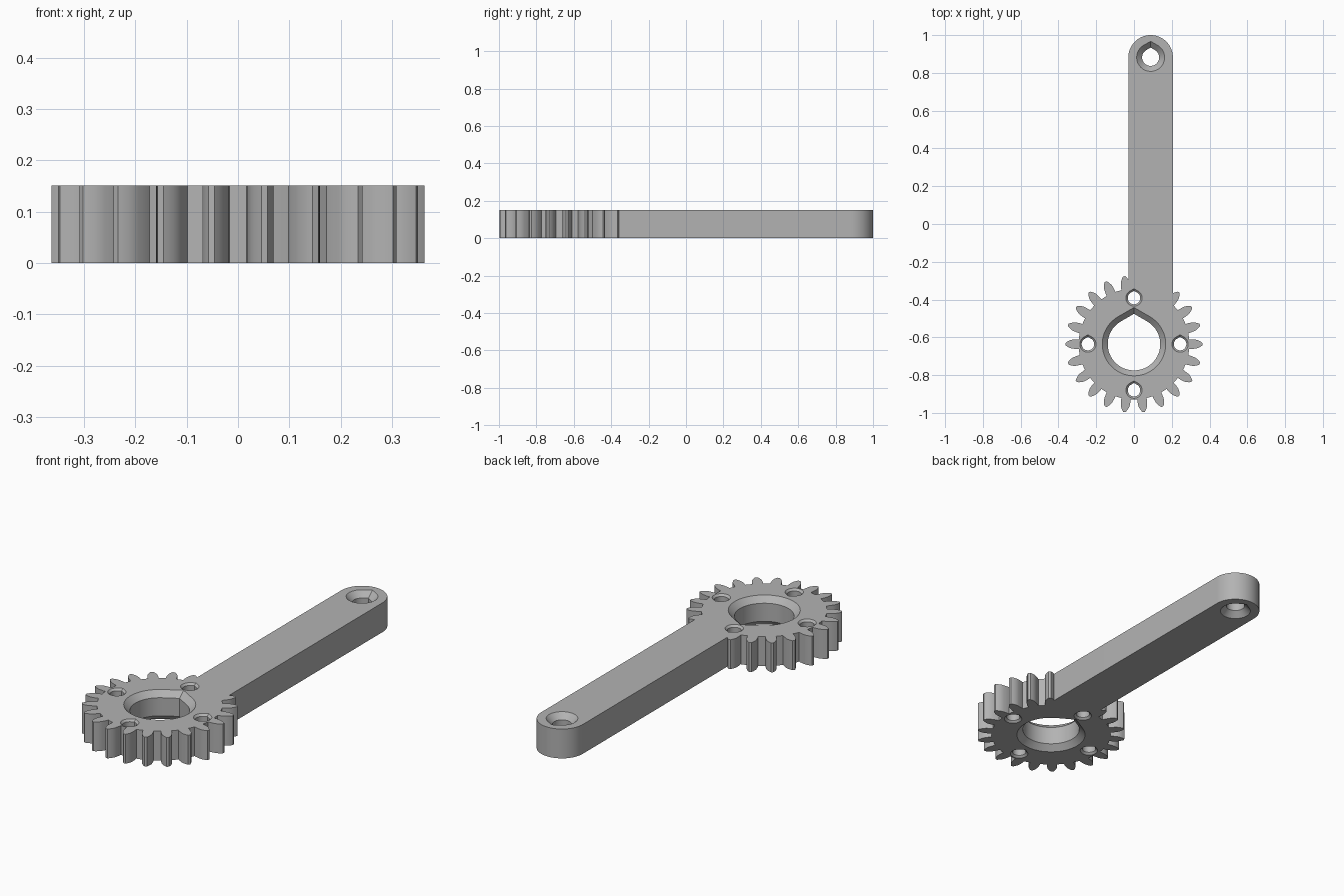
import bpy, bmesh, math

if "Cube" in bpy.data.objects:
    bpy.data.objects.remove(bpy.data.objects["Cube"], do_unlink=True)

HEIGHT = 0.151
GEAR_Y = -0.636
TEETH = 22

grey = bpy.data.materials.new("plain grey")
grey.use_nodes = True
colour = (0.45, 0.45, 0.45, 1)
grey.diffuse_color = colour
grey.node_tree.nodes["Principled BSDF"].inputs["Base Color"].default_value = colour


def polar(r, a, cx=0, cy=0):
    return (cx + r * math.cos(a), cy + r * math.sin(a))


def loft(bm, rings):
    """Closed solid through a list of (outline, z) rings."""
    loops = [[bm.verts.new((x, y, z)) for x, y in pts] for pts, z in rings]
    n = len(loops[0])
    for low, high in zip(loops, loops[1:]):
        for i in range(n):
            j = (i + 1) % n
            bm.faces.new((low[i], low[j], high[j], high[i]))
    bm.faces.new(loops[0][::-1])
    bm.faces.new(loops[-1])


def make_object(name, bm):
    bmesh.ops.recalc_face_normals(bm, faces=bm.faces)
    mesh = bpy.data.meshes.new(name)
    bm.to_mesh(mesh)
    bm.free()
    mesh.materials.append(grey)
    ob = bpy.data.objects.new(name, mesh)
    bpy.context.collection.objects.link(ob)
    return ob


def combine(target, other, operation):
    mod = target.modifiers.new("combine", "BOOLEAN")
    mod.operation = operation
    mod.solver = "EXACT"
    mod.object = other
    bpy.context.view_layer.objects.active = target
    bpy.ops.object.modifier_apply(modifier=mod.name)
    bpy.data.objects.remove(other, do_unlink=True)


# Gear: half-angle of one tooth at rising radii, mirrored about its axis
flank = [(0.293, 0.0855), (0.304, 0.084), (0.314, 0.079), (0.324, 0.074),
         (0.334, 0.067), (0.344, 0.053), (0.354, 0.036), (0.363, 0.0165)]
outline = []
for t in range(TEETH):
    mid = t * math.tau / TEETH
    outline += [polar(r, mid - a, 0, GEAR_Y) for r, a in flank]
    outline += [polar(r, mid + a, 0, GEAR_Y) for r, a in reversed(flank)]
    outline.append(polar(flank[0][0], mid + math.pi / TEETH, 0, GEAR_Y))
bm = bmesh.new()
loft(bm, [(outline, 0), (outline, HEIGHT)])
lever = make_object("gear_lever", bm)

# Arm: straight bar with a round far end
ARM_X, ARM_R, END_Y = 0.088, 0.118, 0.882
bar = [polar(ARM_R, math.pi * i / 32, ARM_X, END_Y) for i in range(33)]
bar += [(ARM_X - ARM_R, -0.45), (ARM_X + ARM_R, -0.45)]
bm = bmesh.new()
loft(bm, [(bar, 0), (bar, HEIGHT)])
combine(lever, make_object("arm", bm), "UNION")


# Holes: teardrop bores with a chamfer at both ends
def teardrop(r, cx, cy):
    steps = 48
    pts = [polar(r, math.radians(120 + 300 * i / steps), cx, cy) for i in range(steps + 1)]
    return pts + [(cx, cy + r / math.cos(math.radians(30)))]


def bore(bm, cx, cy, inner, chamfer):
    over = 0.002
    wide = teardrop(inner + chamfer + over, cx, cy)
    narrow = teardrop(inner, cx, cy)
    loft(bm, [(wide, -over), (narrow, chamfer),
              (narrow, HEIGHT - chamfer), (wide, HEIGHT + over)])


bm = bmesh.new()
bore(bm, 0, GEAR_Y, 0.139, 0.029)
bore(bm, ARM_X, END_Y, 0.045, 0.029)
for k in range(4):
    x, y = polar(0.244, k * math.pi / 2, 0, GEAR_Y)
    bore(bm, x, y, 0.033, 0.01)
combine(lever, make_object("hole_cutters", bm), "DIFFERENCE")

# Smooth curved walls, sharp rims
bpy.ops.object.select_all(action="DESELECT")
lever.select_set(True)
bpy.context.view_layer.objects.active = lever
bpy.ops.object.shade_smooth_by_angle(angle=math.radians(28))
